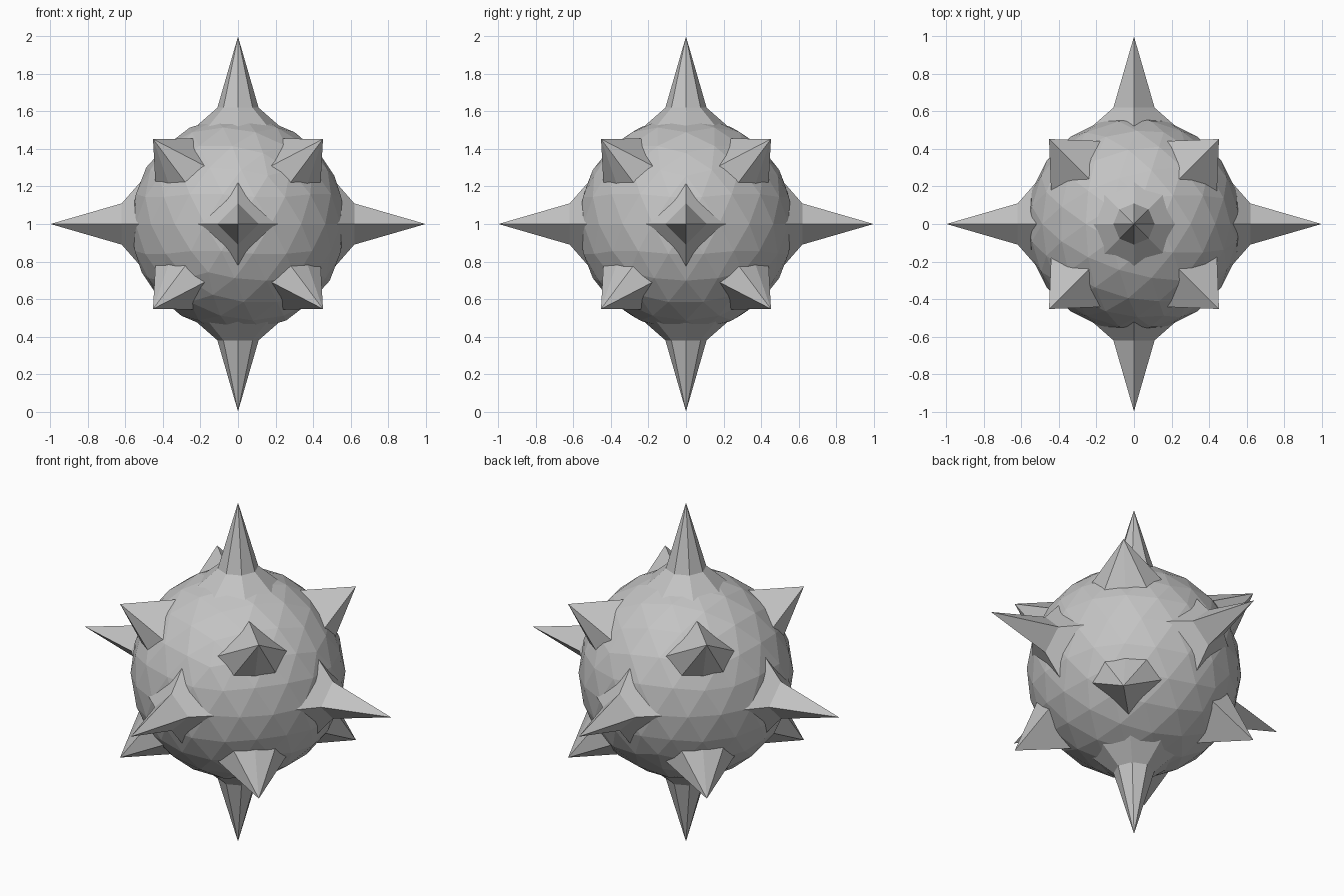
import bpy, bmesh, math
from mathutils import Vector

cube = bpy.data.objects.get("Cube")
if cube:
    bpy.data.objects.remove(cube, do_unlink=True)

CENTRE = Vector((0, 0, 1))
BALL_RADIUS = 0.575

metal = bpy.data.materials.new("light_grey")
metal.use_nodes = True
grey = (0.55, 0.55, 0.55, 1)
metal.diffuse_color = grey
metal.node_tree.nodes["Principled BSDF"].inputs["Base Color"].default_value = grey


def finish(bm, name):
    bmesh.ops.recalc_face_normals(bm, faces=bm.faces)
    mesh = bpy.data.meshes.new(name)
    bm.to_mesh(mesh)
    bm.free()
    mesh.materials.append(metal)
    obj = bpy.data.objects.new(name, mesh)
    obj.location = CENTRE
    bpy.context.collection.objects.link(obj)


def spike(name, direction, tip, rings):
    """Faceted spike: rings are (height, [(angle, radius), ...]) from the root up."""
    axis = Vector(direction).normalized()
    if abs(axis.z) > 0.99:
        side = Vector((1, 0, 0))
    else:
        side = Vector((0, 0, 1)).cross(axis).normalized()
    up = axis.cross(side)
    if axis.z < -0.01:
        up = -up  # lower spikes mirror the upper ones
    bm = bmesh.new()
    loops = []
    for height, points in rings:
        loops.append([bm.verts.new(axis * height
                      + side * (r * math.cos(math.radians(a)))
                      + up * (r * math.sin(math.radians(a)))) for a, r in points])
    point = bm.verts.new(axis * tip)
    count = len(loops[0])
    for i in range(count):
        j = (i + 1) % count
        for low, high in zip(loops, loops[1:]):
            bm.faces.new((low[i], low[j], high[j], high[i]))
        bm.faces.new((loops[-1][i], loops[-1][j], point))
    bm.faces.new(loops[0])
    finish(bm, name)


def regular(sides, radius):
    return [(360 * i / sides, radius) for i in range(sides)]


# Faceted ball
bm = bmesh.new()
bmesh.ops.create_icosphere(bm, subdivisions=3, radius=BALL_RADIUS)
finish(bm, "ball")

# Long spikes on the axes, each with a flared collar
long_spikes = {
    "top": (0, 0, 1), "bottom": (0, 0, -1), "front": (0, -1, 0),
    "back": (0, 1, 0), "left": (1, 0, 0), "right": (-1, 0, 0),
}
for name, direction in long_spikes.items():
    sides = 8 if direction[2] else 4
    spike(name + "_long_spike", direction, 1.0,
          [(0.48, regular(sides, 0.27)), (0.62, regular(sides, 0.11))])

# Short broad spikes on the diagonals, pointed towards the poles
broad = [(0, 0.215), (90, 0.205), (180, 0.215), (225, 0.19), (270, 0.155), (315, 0.19)]
for x, x_name in ((1, "left"), (-1, "right")):
    for y, y_name in ((-1, "front"), (1, "back")):
        for z, z_name in ((1, "upper"), (-1, "lower")):
            spike("_".join((z_name, y_name, x_name, "short_spike")),
                  (x, y, z), 0.785, [(0.5, broad)])
